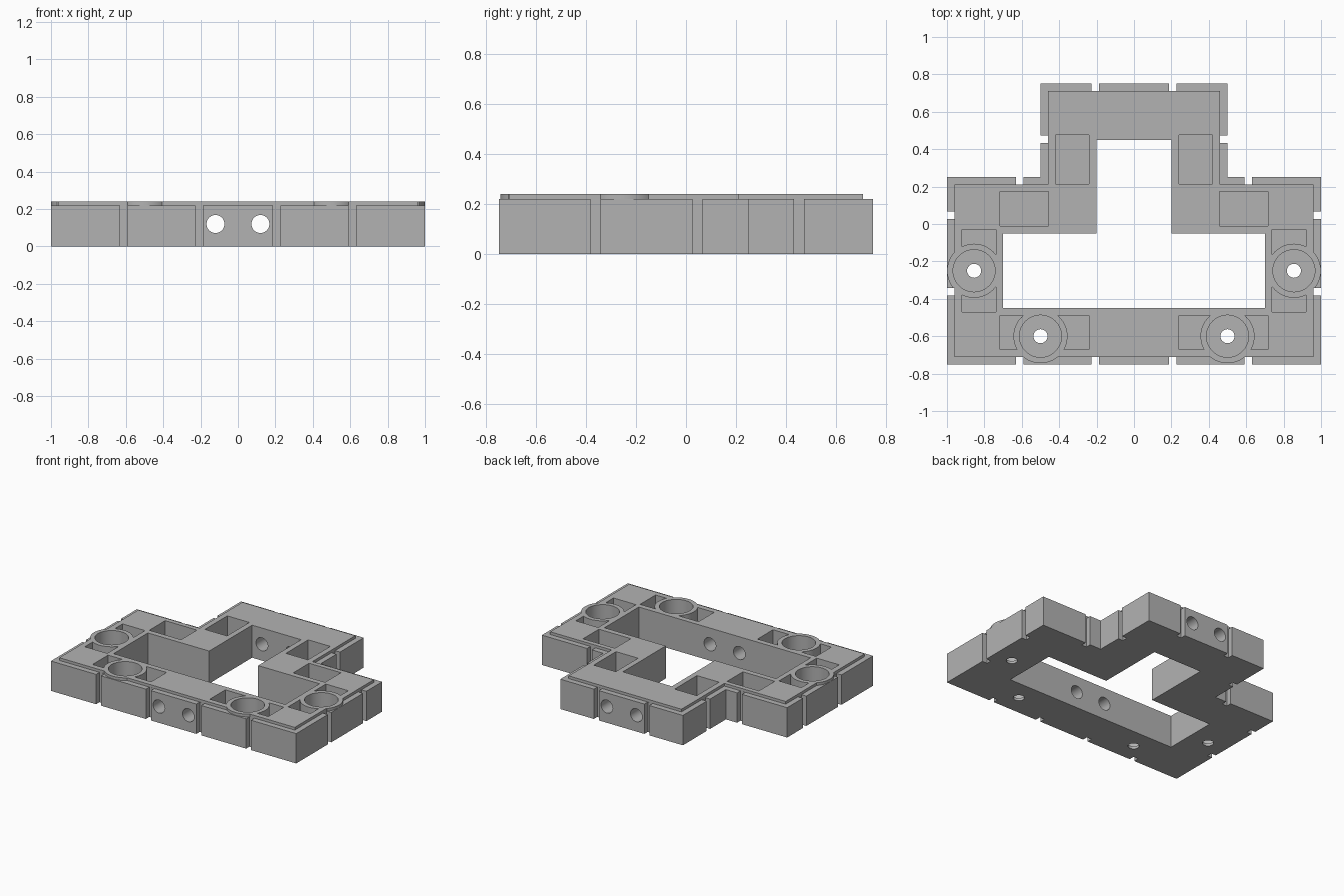
import bpy, bmesh, math
from mathutils import Matrix, Vector

cube = bpy.data.objects.get("Cube")
if cube:
    bpy.data.objects.remove(cube, do_unlink=True)

grey = bpy.data.materials.new("plain grey")
grey.use_nodes = True
grey.diffuse_color = (0.45, 0.45, 0.45, 1)
bsdf = next(n for n in grey.node_tree.nodes if n.type == "BSDF_PRINCIPLED")
bsdf.inputs["Base Color"].default_value = grey.diffuse_color

TOP, SHELF, FLOOR, LIP = 0.24, 0.22, 0.02, 0.04
SIDES = (-1, 1)


def make(name, bm):
    bmesh.ops.recalc_face_normals(bm, faces=bm.faces)
    mesh = bpy.data.meshes.new(name)
    bm.to_mesh(mesh)
    bm.free()
    mesh.materials.append(grey)
    ob = bpy.data.objects.new(name, mesh)
    bpy.context.scene.collection.objects.link(ob)
    return ob


def prism(name, half, z0, z1):
    """Extrude a plan given by its +x half, mirrored across x = 0."""
    bm = bmesh.new()
    plan = half + [(-x, y) for x, y in reversed(half)]
    face = bm.faces.new([bm.verts.new((x, y, z0)) for x, y in plan])
    out = bmesh.ops.extrude_face_region(bm, geom=[face])
    verts = [v for v in out["geom"] if isinstance(v, bmesh.types.BMVert)]
    bmesh.ops.translate(bm, verts=verts, vec=(0, 0, z1 - z0))
    return make(name, bm)


def boxes(name, bounds, z0, z1):
    bm = bmesh.new()
    for xa, xb, ya, yb in bounds:
        mid = Vector(((xa + xb) / 2, (ya + yb) / 2, (z0 + z1) / 2))
        size = (abs(xb - xa), abs(yb - ya), z1 - z0, 1)
        bmesh.ops.create_cube(bm, size=1, matrix=Matrix.Translation(mid) @ Matrix.Diagonal(size))
    return make(name, bm)


def cylinders(name, centres, radius, length, axis="Z", segments=64):
    bm = bmesh.new()
    turn = Matrix.Rotation(math.pi / 2, 4, "X") if axis == "Y" else Matrix()
    for c in centres:
        bmesh.ops.create_cone(bm, cap_ends=True, segments=segments, radius1=radius,
                              radius2=radius, depth=length, matrix=Matrix.Translation(c) @ turn)
    return make(name, bm)


def combine(target, tool, operation):
    """Apply a boolean and discard the tool object."""
    mod = target.modifiers.new("boolean", "BOOLEAN")
    mod.object, mod.operation, mod.solver = tool, operation, "EXACT"
    deps = bpy.context.evaluated_depsgraph_get()
    deps.update()
    mesh = bpy.data.meshes.new_from_object(target.evaluated_get(deps))
    target.modifiers.clear()
    target.data = mesh
    bpy.data.objects.remove(tool, do_unlink=True)


def outline(inset):
    i = inset
    return [(1 - i, -0.75 + i), (1 - i, 0.25 - i), (0.5 - i, 0.25 - i), (0.5 - i, 0.75 - i)]


# Stepped base block with the raised plateau
frame = prism("tile_frame", outline(0), 0, SHELF)
combine(frame, prism("plateau", outline(LIP), 0.1, TOP), "UNION")

# T-shaped central opening
opening = [(0.7, -0.45), (0.7, -0.05), (0.2, -0.05), (0.2, 0.45)]
combine(frame, prism("opening", opening, -0.1, 0.4), "DIFFERENCE")

# Rectangular pockets, mirrored left and right
pockets = [(0.24, 0.42, 0.215, 0.475), (0.457, 0.717, -0.01, 0.175),
           (0.737, 0.92, -0.47, -0.03), (0.24, 0.717, -0.67, -0.49)]
both = [(s * a, s * b, c, d) for s in SIDES for a, b, c, d in pockets]
combine(frame, boxes("pockets", both, FLOOR, 0.4), "DIFFERENCE")

# Round posts that interrupt the pockets
spots = [(s * x, y) for s in SIDES for x, y in ((0.855, -0.25), (0.5, -0.6))]
z0 = 0.01
posts = cylinders("posts", [(x, y, (z0 + TOP) / 2) for x, y in spots], 0.1445, TOP - z0)
combine(frame, posts, "UNION")

# Wide bores with a small hole through each floor
bores = cylinders("bores", [(x, y, FLOOR + 0.2) for x, y in spots], 0.1125, 0.4)
combine(frame, bores, "DIFFERENCE")
holes = cylinders("holes", [(x, y, 0) for x, y in spots], 0.0375, 0.2, segments=32)
combine(frame, holes, "DIFFERENCE")

# Upright grooves around the outer walls
w, d, e = 0.02, LIP - 0.0005, 0.1
grooves = []
for s in SIDES:
    for x in (0.206, 0.612):
        grooves.append((s * x - w, s * x + w, -0.75 - e, -0.75 + d))
    grooves.append((s * 0.206 - w, s * 0.206 + w, 0.75 - d, 0.75 + e))
    grooves.append((s * 0.612 - w, s * 0.612 + w, 0.25 - d, 0.25 + e))
    for edge, y in ((1, -0.362), (1, 0.047), (0.5, 0.453)):
        grooves.append((s * (edge - d), s * (edge + e), y - w, y + w))
combine(frame, boxes("grooves", grooves, -0.1, 0.4), "DIFFERENCE")

# Paired peg tunnels through the front and back rails
tunnels = cylinders("tunnels", [(s * 0.12, 0, 0.12) for s in SIDES], 0.048, 2, "Y", 48)
combine(frame, tunnels, "DIFFERENCE")

# Smooth the round walls, keep the edges crisp
bpy.ops.object.select_all(action="DESELECT")
frame.select_set(True)
bpy.context.view_layer.objects.active = frame
bpy.ops.object.shade_smooth_by_angle(angle=math.radians(30))
